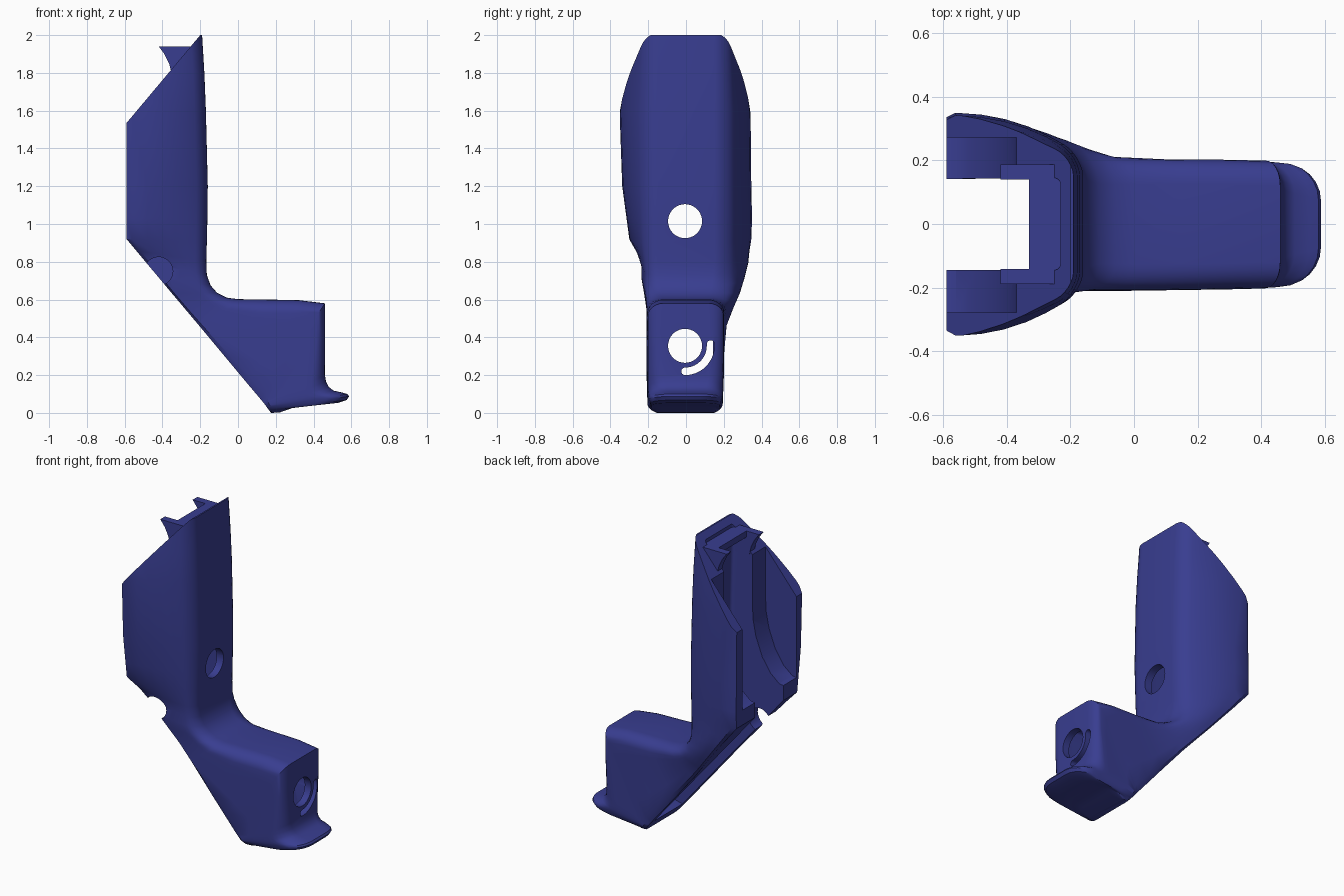
import bpy, bmesh
from math import sin, cos, pi, radians
from mathutils import Vector

cube = bpy.data.objects.get("Cube")
if cube:
    bpy.data.objects.remove(cube, do_unlink=True)

blue = bpy.data.materials.new("indigo_plastic")
blue.use_nodes = True
blue.diffuse_color = (0.04, 0.047, 0.28, 1)
blue.node_tree.nodes["Principled BSDF"].inputs["Base Color"].default_value = blue.diffuse_color


def to_object(name, bm):
    bmesh.ops.recalc_face_normals(bm, faces=bm.faces)
    mesh = bpy.data.meshes.new(name)
    bm.to_mesh(mesh)
    bm.free()
    mesh.materials.append(blue)
    obj = bpy.data.objects.new(name, mesh)
    bpy.context.collection.objects.link(obj)
    return obj


def side(length, back_w, front_w, r):
    """One half of a U section: distance from the back edge, half width."""
    r = min(r, 0.45 * length)
    width = lambda s: front_w + (back_w - front_w) * (1 - (s / length) ** 2.3)
    pts = [(0, width(0) - 0.015)]
    pts += [(k * (length - r), width(k * (length - r))) for k in (0.08, 0.3, 0.5, 0.7, 0.87)]
    for i in range(7):
        a = i * pi / 12
        s = length - r + r * sin(a)
        pts.append((s, width(s) - r * (1 - cos(a))))
    return pts


def loft(stations):
    """Skin U sections given as back x,z, front x,z, half widths -y, +y, front, radius."""
    bm = bmesh.new()
    rings = []
    for bx, bz, fx, fz, wn, wp, wf, r in stations:
        back, run = Vector((bx, 0, bz)), Vector((fx - bx, 0, fz - bz))
        length, d = run.length, run.normalized()
        outline = [(s, -w) for s, w in side(length, wn, wf, r)]
        outline += [(s, w) for s, w in reversed(side(length, wp, wf, r))]
        rings.append([bm.verts.new(back + d * s + Vector((0, y, 0))) for s, y in outline])
    n = len(rings[0])
    for a, b in zip(rings, rings[1:]):
        for i in range(n):
            j = (i + 1) % n
            bm.faces.new((a[i], a[j], b[j], b[i]))
    bm.faces.new(rings[0])
    bm.faces.new(rings[-1])
    return bm


def extrude(name, points, vec):
    """Extrude a flat outline of 3D points along a vector."""
    bm = bmesh.new()
    face = bm.faces.new([bm.verts.new(p) for p in points])
    out = bmesh.ops.extrude_face_region(bm, geom=[face])
    moved = [v for v in out["geom"] if isinstance(v, bmesh.types.BMVert)]
    bmesh.ops.translate(bm, verts=moved, vec=vec)
    return to_object(name, bm)


def extrude_y(name, profile, y0, y1):
    return extrude(name, [(x, y0, z) for x, z in profile], (0, y1 - y0, 0))


def extrude_x(name, outline, x0, x1):
    return extrude(name, [(x0, y, z) for y, z in outline], (x1 - x0, 0, 0))


def arc(cx, cy, r, a0, a1, n):
    return [(cx + r * cos(radians(a0 + (a1 - a0) * i / n)),
             cy + r * sin(radians(a0 + (a1 - a0) * i / n))) for i in range(n + 1)]


def cut(obj, cutter):
    cutter.hide_render = True
    mod = obj.modifiers.new("cut", 'BOOLEAN')
    mod.operation, mod.solver, mod.object = 'DIFFERENCE', 'EXACT', cutter
    bpy.context.view_layer.objects.active = obj
    bpy.ops.object.modifier_apply(modifier=mod.name)
    bpy.data.objects.remove(cutter, do_unlink=True)


# Outer skin: upright body, then fanning round into the handle
stations = [
    (-.59, 2.0, -.19, 2.0, .285, .28, .21, .06),
    (-.59, 1.8, -.178, 1.8, .325, .32, .21, .06),
    (-.59, 1.6, -.17, 1.6, .352, .342, .21, .06),
    (-.59, 1.2, -.16, 1.2, .338, .346, .21, .06),
    (-.59, 1.03, -.162, 1.03, .315, .35, .21, .06),
    (-.59, .92, -.165, .9, .3, .346, .21, .06),
    (-.54, .86, -.168, .8, .26, .336, .21, .06),
    (-.49, .8, -.165, .73, .24, .33, .205, .06),
    (-.42, .717, -.145, .675, .236, .31, .205, .07),
    (-.35, .633, -.11, .635, .222, .285, .205, .08),
    (-.28, .55, -.06, .61, .21, .25, .205, .08),
    (-.2, .455, 0, .602, .21, .215, .205, .08),
    (-.05, .275, .15, .6, .21, .2, .205, .08),
    (.05, .155, .32, .597, .208, .2, .203, .08),
    (.12, .072, .46, .58, .207, .197, .2, .08),
]
# Front face and curled lip
lip = [(.46, .42), (.46, .2), (.466, .165), (.48, .138), (.505, .118), (.55, .108), (.58, .1),
       (.588, .088), (.575, .068), (.53, .053), (.4, .042), (.3, .03), (.22, .002)]
for i, (x, z) in enumerate(lip):
    k = i / (len(lip) - 1)
    stations.append((.135 + .04 * k, .054 - .054 * k, x, z, .205 - .05 * k ** 3, .195 - .045 * k ** 3,
                     .2 - .04 * k ** 3, .07 + .05 * min(1, 2 * k)))
bm = loft(stations)

# Slanted top opening
res = bmesh.ops.bisect_plane(bm, geom=bm.verts[:] + bm.edges[:] + bm.faces[:], dist=1e-5,
                             plane_co=(-.59, 0, 1.535), plane_no=(-.465, 0, .39), clear_outer=True)
bmesh.ops.holes_fill(bm, edges=[e for e in bm.edges if e.is_boundary], sides=0)
shell = to_object("body_shell", bm)

# Central channel, open at the top, back and slanted underside
channel_w = (.145, .142, .145, .02)
channel = [(-.7, 2.1, -.235, 2.1), (-.7, 1.5, -.22, 1.5), (-.7, .97, -.21, .97), (-.62, .76, -.215, .74),
           (-.5, .6, -.19, .63), (-.38, .46, -.12, .565), (-.26, .32, .02, .55), (-.14, .2, .2, .55),
           (-.05, .1, .415, .535), (0, .03, .415, .14)]
cut(shell, to_object("channel_cutter", loft([c + channel_w for c in channel])))

# Wide rounded recess at the back of the upright body
recess = [(-.7, 1.0), (-.56, 1.02), (-.5, 1.07), (-.44, 1.16), (-.395, 1.28), (-.375, 1.38),
          (-.37, 1.48), (-.37, 1.9), (-.7, 1.9)]
cut(shell, extrude_y("recess_cutter", recess, -.278, .272))

# Round holes, curved slot and side notch
for z, x0, x1 in ((1.015, -.3, 0), (.355, .3, .55)):
    cut(shell, extrude_x("round_cutter", arc(-.005, z, .09, 0, 350, 35), x0, x1))
slot = (arc(-.005, .355, .155, -90, 0, 14) + arc(.13, .365, .02, 20, 160, 5)
        + arc(-.005, .355, .115, 0, -90, 14) + arc(-.005, .22, .02, 110, 250, 5))
cut(shell, extrude_x("slot_cutter", slot, .3, .55))
cut(shell, extrude_y("notch_cutter", arc(-.42, .75, .075, 0, 350, 35), -.4, -.1))

# Hooked top tab: two arms and a cross bar
hook = [(-.42, 1.94), (-.39, 1.9), (-.365, 1.85), (-.35, 1.79), (-.25, 1.79), (-.21, 1.94)]
for name, y in (("left_tab_arm", .14), ("right_tab_arm", -.188)):
    extrude_y(name, hook, y, y + .047)
extrude_y("tab_cross_bar", [(-.33, 1.94), (-.33, 1.9), (-.21, 1.86), (-.21, 1.94)], -.15, .15)

# Smooth the curved shell, keeping crisp edges
bpy.ops.object.select_all(action='DESELECT')
shell.select_set(True)
bpy.context.view_layer.objects.active = shell
bpy.ops.object.shade_smooth_by_angle(angle=radians(32))
